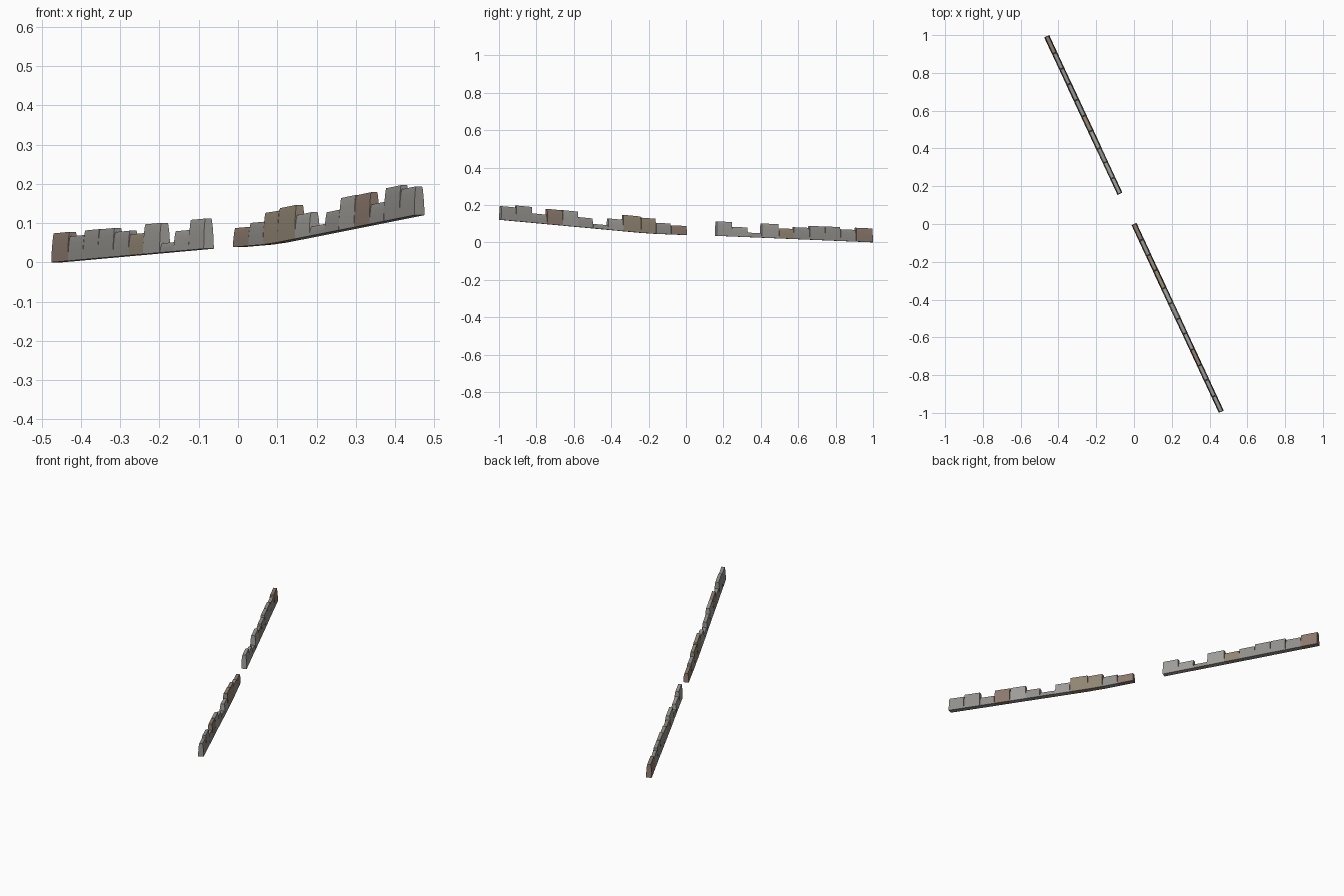
import bpy, bmesh, random
from mathutils import Vector

if "Cube" in bpy.data.objects:
    bpy.data.objects.remove(bpy.data.objects["Cube"])

random.seed(4)
SLOPE = -0.465                                   # wall line: x = SLOPE * y
ALONG = Vector((SLOPE, 1, 0))
ACROSS = Vector((1, -SLOPE, 0)).normalized()
HALF = 0.0148                                    # half thickness at the foot
PROFILE = [(0, 1.0), (0.35, 0.96), (0.7, 0.84), (0.93, 0.7), (1, 0.6)]
GROUND = [(-1.0, 0.121), (-0.2, 0.047), (0.0, 0.039), (0.16, 0.035), (1.0, 0.0)]

# stone edges along y and the top height of each stone
NEAR_EDGES = [-0.994, -0.912, -0.826, -0.748, -0.664, -0.58, -0.502,
              -0.42, -0.34, -0.245, -0.165, -0.085, 0.0]
NEAR_TOPS = [0.194, 0.197, 0.155, 0.179, 0.172, 0.135, 0.099,
             0.128, 0.147, 0.132, 0.104, 0.091]
FAR_EDGES = [0.16, 0.243, 0.326, 0.4, 0.492, 0.572, 0.656, 0.74, 0.822, 0.904, 0.994]
FAR_TOPS = [0.112, 0.083, 0.052, 0.101, 0.075, 0.081, 0.088, 0.085, 0.07, 0.078]


def ground(y):
    for (y0, z0), (y1, z1) in zip(GROUND, GROUND[1:]):
        if y <= y1:
            return z0 + (z1 - z0) * (y - y0) / (y1 - y0)
    return 0.0


def make_mat(name, col):
    m = bpy.data.materials.new(name)
    m.diffuse_color = (*col, 1)
    m.use_nodes = True
    m.node_tree.nodes["Principled BSDF"].inputs["Base Color"].default_value = m.diffuse_color
    return m


MATS = {
    "grey": make_mat("grey_stone", (0.30, 0.29, 0.27)),
    "light": make_mat("light_stone", (0.36, 0.35, 0.33)),
    "tan": make_mat("tan_stone", (0.30, 0.25, 0.18)),
    "brown": make_mat("brown_stone", (0.27, 0.20, 0.16)),
}


def stone(name, y0, y1, top, mat):
    """Upright stone with a curved, tapering cross-section."""
    height = top - ground(y0)
    half = HALF * random.uniform(0.95, 1.02)
    bm = bmesh.new()
    rings = []
    for y in (y0, y1):
        inset = 0.002 if y == y0 else -0.002
        ring = []
        for side, pts in ((-1, PROFILE), (1, PROFILE[::-1])):
            for t, w in pts:
                p = ALONG * (y + inset * t) + ACROSS * (side * half * w)
                p.z = ground(y) + height * t
                ring.append(bm.verts.new(p))
        rings.append(ring)
    a, b = rings
    n = len(a)
    for i in range(n):
        j = (i + 1) % n
        bm.faces.new((a[i], a[j], b[j], b[i]))
    bm.faces.new(a)
    bm.faces.new(b)
    bmesh.ops.recalc_face_normals(bm, faces=bm.faces)
    me = bpy.data.meshes.new(name)
    bm.to_mesh(me)
    bm.free()
    ob = bpy.data.objects.new(name, me)
    bpy.context.collection.objects.link(ob)
    me.materials.append(MATS[mat])
    bpy.ops.object.select_all(action='DESELECT')
    ob.select_set(True)
    bpy.context.view_layer.objects.active = ob
    bpy.ops.object.shade_smooth_by_angle(angle=0.6)


def wall(name, edges, tops, tints):
    for i, top in enumerate(tops):
        stone(f"{name}_stone_{i + 1}", edges[i], edges[i + 1], top, tints.get(i, "grey"))


# two stretches of wall with a gap between them
wall("near_wall", NEAR_EDGES, NEAR_TOPS,
     {1: "grey", 3: "brown", 4: "light", 7: "light", 8: "tan", 9: "tan", 11: "brown"})
wall("far_wall", FAR_EDGES, FAR_TOPS,
     {0: "light", 1: "light", 3: "light", 4: "tan", 9: "brown"})
